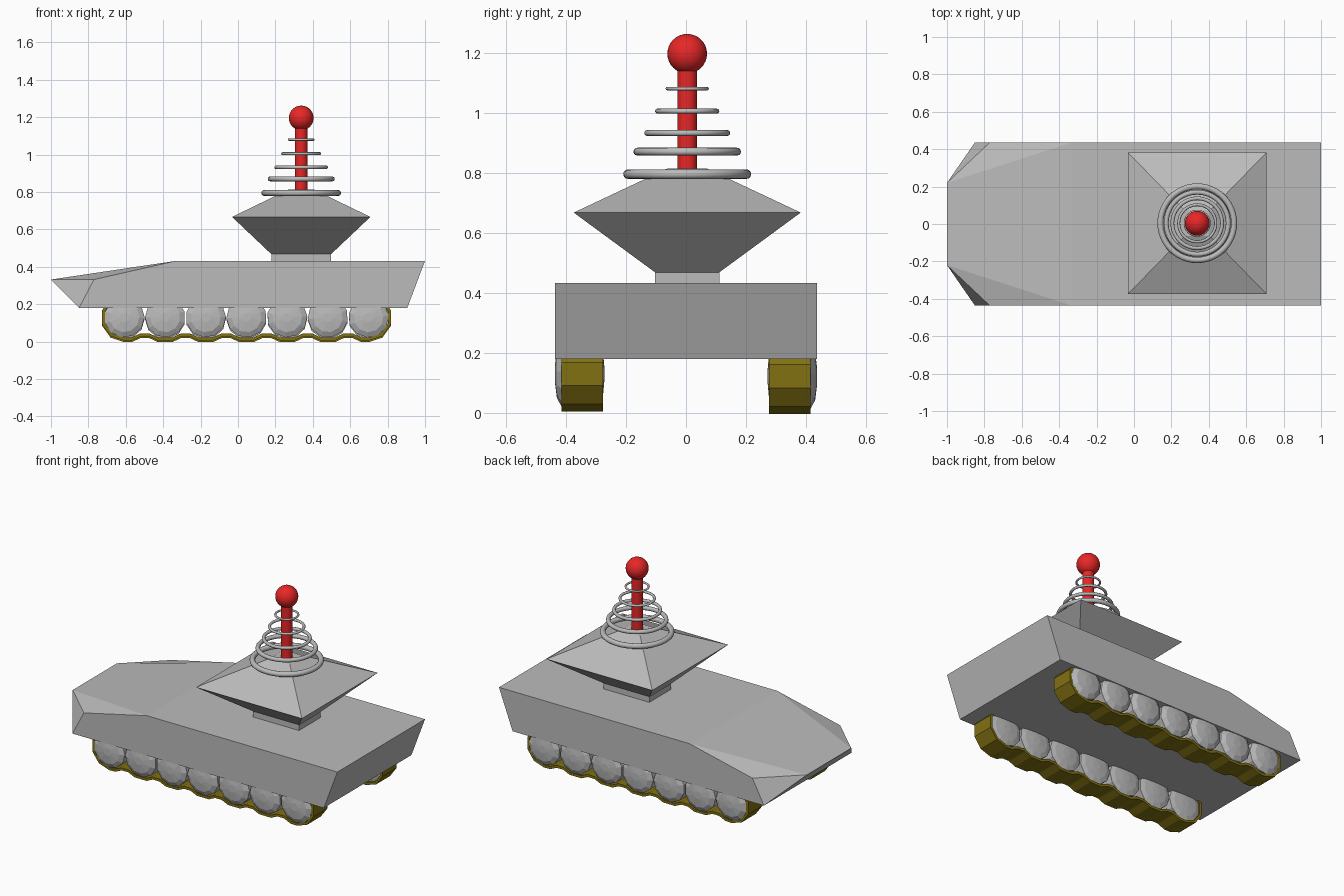
import bpy, bmesh, math
from mathutils import Matrix

if "Cube" in bpy.data.objects:
    bpy.data.objects.remove(bpy.data.objects["Cube"])


def material(name, rgb):
    m = bpy.data.materials.new(name)
    m.diffuse_color = (*rgb, 1)
    m.use_nodes = True
    m.node_tree.nodes["Principled BSDF"].inputs["Base Color"].default_value = m.diffuse_color
    return m


GREY = material("armour grey", (0.5, 0.5, 0.5))
RED = material("signal red", (0.8, 0.02, 0.02))
OLIVE = material("track olive", (0.22, 0.165, 0.006))


def finish(name, bm, mat, smooth=False):
    bmesh.ops.recalc_face_normals(bm, faces=bm.faces)
    me = bpy.data.meshes.new(name)
    bm.to_mesh(me)
    bm.free()
    me.materials.append(mat)
    ob = bpy.data.objects.new(name, me)
    bpy.context.collection.objects.link(ob)
    if smooth:
        bpy.context.view_layer.objects.active = ob
        ob.select_set(True)
        bpy.ops.object.shade_smooth_by_angle(angle=math.radians(40))
        ob.select_set(False)
    return ob


def loft(name, rings, mat):
    """Skin a stack of equal-length vertex rings and cap both ends."""
    bm = bmesh.new()
    vs = [[bm.verts.new(p) for p in ring] for ring in rings]
    n = len(rings[0])
    for a, b in zip(vs, vs[1:]):
        for i in range(n):
            j = (i + 1) % n
            bm.faces.new((a[i], a[j], b[j], b[i]))
    bm.faces.new(vs[0])
    bm.faces.new(vs[-1])
    return finish(name, bm, mat)


# Hull: half-width section mirrored across y, with clipped nose corners
W, N = 0.437, 0.22
bm = bmesh.new()


def pair(x, y, z):
    return [bm.verts.new((x, s * y, z)) for s in (-1, 1)]


tail_low, tail_top = pair(0.905, W, 0.18), pair(1, W, 0.432)
shoulder, shoulder_in = pair(-0.33, W, 0.432), pair(-0.33, N, 0.432)
cheek, nose, chin = pair(-0.77, W, 0.332), pair(-1, N, 0.332), pair(-0.85, W, 0.18)
for k in (0, 1):
    bm.faces.new((tail_low[k], tail_top[k], shoulder[k], cheek[k], chin[k]))
    bm.faces.new((chin[k], cheek[k], nose[k]))
    bm.faces.new((cheek[k], shoulder[k], nose[k]))
    bm.faces.new((shoulder[k], shoulder_in[k], nose[k]))
bm.faces.new((*nose, *shoulder_in[::-1]))
bm.faces.new((shoulder[0], shoulder_in[0], shoulder_in[1], shoulder[1],
              tail_top[1], tail_top[0]))
bm.faces.new((*tail_low, *tail_top[::-1]))
bm.faces.new((*tail_low, *chin[::-1]))
bm.faces.new((*chin, *nose[::-1]))
finish("hull", bm, GREY)

# Turret: square neck and double pyramid
CX, CY = 0.338, 0.004


def rect(hx, hy, z):
    return [(CX + sx * hx, CY + sy * hy, z)
            for sx, sy in ((-1, -1), (1, -1), (1, 1), (-1, 1))]


loft("turret", [rect(0.16, 0.107, 0.42), rect(0.16, 0.107, 0.468),
                rect(0.37, 0.378, 0.667), rect(0.068, 0.068, 0.813)], GREY)

# Coil rings around the mast
for i, (z, outer, r) in enumerate([(0.795, 0.213, 0.016), (0.87, 0.179, 0.013),
                                   (0.932, 0.143, 0.010), (1.005, 0.107, 0.008),
                                   (1.08, 0.072, 0.006)]):
    bpy.ops.mesh.primitive_torus_add(major_segments=48, minor_segments=12,
                                     major_radius=outer - r, minor_radius=r,
                                     location=(CX, CY, z))
    ob = bpy.context.object
    ob.name = f"coil_ring_{i + 1}"
    ob.data.materials.append(GREY)
    bpy.ops.object.shade_smooth()
    ob.select_set(False)

# Mast and ball
bm = bmesh.new()
bmesh.ops.create_cone(bm, cap_ends=True, segments=32, radius1=0.033, radius2=0.033,
                      depth=0.4, matrix=Matrix.Translation((CX, CY, 0.99)))
finish("mast", bm, RED, True)
bm = bmesh.new()
bmesh.ops.create_uvsphere(bm, u_segments=32, v_segments=16, radius=0.066,
                          matrix=Matrix.Translation((CX, CY, 1.196)))
finish("mast_ball", bm, RED, True)

# Running gear, both sides
WHEELS = [-0.607 + i * 0.2175 for i in range(7)]
R, SIDES = 0.108, 11
for side, label, dz in ((-1, "front", 0.005), (1, "back", -0.003)):
    zc = 0.125 + dz
    # Wheels: shallow domed low-poly drums
    for i, x in enumerate(WHEELS):
        rings = []
        for y, r in ((0.272, 0.025), (0.277, 0.08), (0.285, R),
                     (0.415, R), (0.43, 0.08), (0.437, 0.025)):
            rings.append([(x + r * math.cos(t), side * y, zc + r * math.sin(t))
                          for t in (2 * math.pi * k / SIDES + 0.3 * i
                                    for k in range(SIDES))])
        loft(f"{label}_wheel_{i + 1}", rings, GREY)

    # Track belt: rounded ends, bottom run sagging up between wheels
    T = 0.117
    path = []
    for k in range(6):
        t = math.radians(90 + 36 * k)
        path.append((WHEELS[0] + T * math.cos(t), zc + T * math.sin(t)))
    path[-1] = (WHEELS[0], zc - T)
    for a, b in zip(WHEELS, WHEELS[1:]):
        path += [(a + 0.04, zc - T + 0.002), ((a + b) / 2 - 0.025, zc - T + 0.022),
                 ((a + b) / 2 + 0.025, zc - T + 0.022), (b - 0.04, zc - T + 0.002)]
    for k in range(6):
        t = math.radians(270 + 36 * k)
        path.append((WHEELS[-1] + T * math.cos(t), zc + T * math.sin(t)))
    bm = bmesh.new()
    rows = [[bm.verts.new((x, side * y, z)) for y in (0.276, 0.415)] for x, z in path]
    for a, b in zip(rows, rows[1:] + rows[:1]):
        bm.faces.new((a[0], a[1], b[1], b[0]))
    belt = finish(f"{label}_track", bm, OLIVE)
    mod = belt.modifiers.new("thickness", "SOLIDIFY")
    mod.thickness = 0.016
    mod.offset = 0
